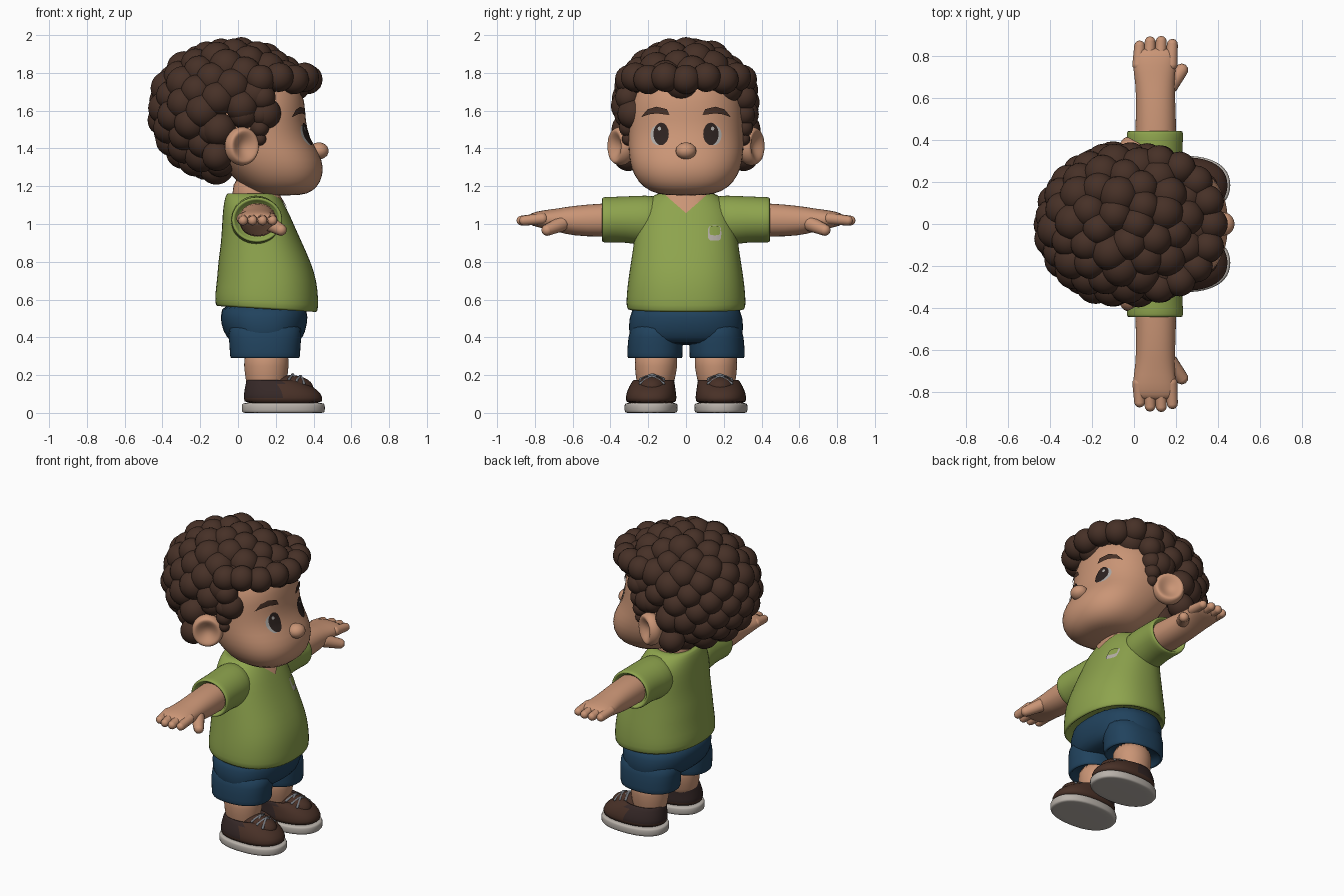
import bpy, bmesh, math, random
from mathutils import Vector, Matrix
from mathutils.bvhtree import BVHTree

random.seed(4)
if "Cube" in bpy.data.objects:
    bpy.data.objects.remove(bpy.data.objects["Cube"])


def material(name, r, g, b):
    m = bpy.data.materials.new(name)
    m.use_nodes = True
    m.diffuse_color = (r, g, b, 1)
    bsdf = m.node_tree.nodes["Principled BSDF"]
    bsdf.inputs["Base Color"].default_value = (r, g, b, 1)
    bsdf.inputs["Roughness"].default_value = 0.8
    return m


SKIN = material("skin", 0.59, 0.30, 0.18)
HAIR = material("hair brown", 0.062, 0.03, 0.02)
SHIRT = material("shirt green", 0.27, 0.37, 0.075)
SHORTS = material("shorts navy", 0.015, 0.055, 0.11)
SHOE = material("shoe brown", 0.065, 0.03, 0.02)
SHOE_DARK = material("shoe dark panel", 0.036, 0.021, 0.02)
SOLE = material("sole pale grey", 0.48, 0.44, 0.40)
EYE = material("eye dark", 0.026, 0.016, 0.014)
EYE_WHITE = material("eye grey white", 0.42, 0.40, 0.38)
LACE = material("lace grey", 0.17, 0.18, 0.2)


def finish(name, bm, mats, mirror=False, subsurf=0):
    me = bpy.data.meshes.new(name)
    bm.to_mesh(me)
    bm.free()
    for m in mats:
        me.materials.append(m)
    me.shade_smooth()
    ob = bpy.data.objects.new(name, me)
    bpy.context.scene.collection.objects.link(ob)
    if mirror:
        mod = ob.modifiers.new("mirror", "MIRROR")
        mod.use_axis = (False, True, False)
    if subsurf:
        mod = ob.modifiers.new("smooth", "SUBSURF")
        mod.levels = mod.render_levels = subsurf
    return ob


def loft(name, mats, rings, axis="z", p=2.3, mirror=False, n=24, rule=None, tilt=None):
    """Skin rounded rings (position, centre u, centre v, radius u, radius v) along an axis."""
    bm = bmesh.new()
    loops = []
    for t, u, v, ru, rv in rings:
        loop = []
        for i in range(n):
            a = math.tau * i / n
            c, s = math.cos(a), math.sin(a)
            x = u + ru * math.copysign(abs(c) ** (2 / p), c)
            y = v + rv * math.copysign(abs(s) ** (2 / p), s)
            co = Vector((x, y, t) if axis == "z" else (x, t, y))
            if tilt:
                co.z += tilt(co)
            loop.append(bm.verts.new(co))
        loops.append(loop)
    for a, b in zip(loops, loops[1:]):
        for i in range(n):
            j = (i + 1) % n
            bm.faces.new((a[i], a[j], b[j], b[i]))
    bm.faces.new(loops[0])
    bm.faces.new(loops[-1])
    bmesh.ops.recalc_face_normals(bm, faces=bm.faces)
    if rule:
        for f in bm.faces:
            f.material_index = rule(f.calc_center_median())
    return finish(name, bm, mats, mirror, 1)


def ball(bm, co, size, rot=0, sub=3):
    m = Matrix.Translation(co) @ Matrix.Rotation(rot, 4, "Z") @ Matrix.Diagonal((*size, 1))
    return bmesh.ops.create_icosphere(bm, subdivisions=sub, radius=1, matrix=m)["verts"]


def capsule(bm, a, b, ra, rb):
    a, b = Vector(a), Vector(b)
    m = Matrix.Translation((a + b) / 2) @ (b - a).to_track_quat("Z", "Y").to_matrix().to_4x4()
    bmesh.ops.create_cone(bm, segments=16, radius1=ra, radius2=rb, depth=(b - a).length, matrix=m)
    ball(bm, a, (ra,) * 3, sub=2)
    ball(bm, b, (rb,) * 3, sub=2)


def plate(name, mat, outline, target, lift, mirror=True):
    """Thin patch laid on the front (+x) of the target, outline given in (y, z)."""
    tree = BVHTree.FromObject(target, bpy.context.evaluated_depsgraph_get())
    pts = [Vector(q) for q in outline]
    rim = [a.lerp(b, k / 4) for a, b in zip(pts, pts[1:] + pts[:1]) for k in range(4)]
    mid = sum(pts, Vector((0, 0))) / len(pts)
    bm = bmesh.new()

    def drop(q):
        hit = tree.ray_cast(Vector((1, q.x, q.y)), Vector((-1, 0, 0)))
        if hit[0] is None:
            hit = tree.find_nearest(Vector((0.3, q.x, q.y)))
        return bm.verts.new(hit[0] + hit[1] * lift)

    centre = drop(mid)
    rings = [[drop(mid.lerp(q, k / 5)) for q in rim] for k in range(1, 6)]
    n = len(rim)
    for i in range(n):
        j = (i + 1) % n
        bm.faces.new((centre, rings[0][i], rings[0][j]))
        for a, b in zip(rings, rings[1:]):
            bm.faces.new((a[i], b[i], b[j], a[j]))
    bm.normal_update()
    bmesh.ops.reverse_faces(bm, faces=[f for f in bm.faces if f.normal.x < 0])
    return finish(name, bm, [mat], mirror)


def oval(y, z, ry, rz, p=2.0, n=16):
    out = []
    for i in range(n):
        c, s = math.cos(math.tau * i / n), math.sin(math.tau * i / n)
        out.append((y + ry * math.copysign(abs(c) ** (2 / p), c),
                    z + rz * math.copysign(abs(s) ** (2 / p), s)))
    return out


# Head: (height, back, front, half width)
head_rows = [(1.15, 0.14, 0.33, 0.11), (1.17, 0.07, 0.395, 0.19), (1.22, 0.0, 0.44, 0.255),
             (1.30, -0.08, 0.457, 0.295), (1.38, -0.15, 0.43, 0.305), (1.45, -0.2, 0.38, 0.308),
             (1.55, -0.2, 0.357, 0.308), (1.65, -0.2, 0.357, 0.3), (1.75, -0.2, 0.32, 0.255),
             (1.85, -0.15, 0.19, 0.16)]
head = loft("head", [SKIN], [(z, (a + b) / 2, 0, (b - a) / 2, w) for z, a, b, w in head_rows], n=32)
loft("neck", [SKIN], [(1.05, 0.08, 0, 0.115, 0.12), (1.14, 0.08, 0, 0.115, 0.12),
                      (1.28, 0.1, 0, 0.12, 0.13)], p=2)

bm = bmesh.new()
ball(bm, (0.428, 0, 1.387), (0.052, 0.055, 0.045))
finish("nose", bm, [SKIN])

# Ears: flattened balls with a hollow in the outer side
bm = bmesh.new()
for v in ball(bm, (0, 0, 0), (1, 1, 1), sub=4):
    r2 = v.co.x ** 2 + v.co.z ** 2
    if v.co.y > 0:
        v.co.y *= 0.1 + 1.25 * min(r2, 0.75)
bm.transform(Matrix.Translation((0.02, 0.345, 1.412)) @ Matrix.Rotation(-0.5, 4, "Z")
             @ Matrix.Diagonal((0.095, 0.07, 0.102, 1)))
finish("ears", bm, [SKIN], True)

# Face details
plate("eye_whites", EYE_WHITE, oval(0.146, 1.47, 0.041, 0.055), head, 0.003)
plate("pupils", EYE, oval(0.13, 1.475, 0.04, 0.061), head, 0.006)
plate("eye_glints", EYE_WHITE, oval(0.138, 1.503, 0.009, 0.011), head, 0.009)
plate("eyebrows", HAIR, [(0.085, 1.575), (0.1, 1.607), (0.155, 1.62), (0.2, 1.605), (0.232, 1.565),
                         (0.19, 1.58), (0.15, 1.585)], head, 0.008)

# Hair: a core shell covered with round curls
HC, HR = Vector((-0.03, 0, 1.6)), Vector((0.37, 0.315, 0.31))


def hairy(co):
    if co.x > 0.15:
        return co.z > 1.72
    if co.x > -0.08:
        return co.z > 1.57
    return co.z > 1.27


bm = bmesh.new()
core = ball(bm, HC, HR, sub=4)
bmesh.ops.delete(bm, geom=[v for v in core if not hairy(v.co)], context="VERTS")
finish("hair_core", bm, [HAIR])

bm = bmesh.new()
count = 125
for i in range(count):
    z = 1 - 2 * (i + 0.5) / count
    a = i * math.pi * (3 - math.sqrt(5))
    r = math.sqrt(1 - z * z)
    co = HC + Vector((r * math.cos(a), r * math.sin(a), z)) * HR
    if hairy(co):
        ball(bm, co, (random.uniform(0.078, 0.095),) * 3)
for i in range(9):
    a = math.radians(-84 + 21 * i)
    ball(bm, (0.09 + 0.28 * math.cos(a), 0.3 * math.sin(a), 1.765 + 0.012 * (i % 2)), (0.078,) * 3)
for side in (-1, 1):
    for x, z, r in ((0.13, 1.67, 0.07), (0.12, 1.58, 0.06), (0.115, 1.51, 0.05), (0.115, 1.45, 0.035),
                    (0.03, 1.58, 0.075), (-0.1, 1.5, 0.09), (-0.11, 1.36, 0.08)):
        ball(bm, (x, side * 0.305, z), (r,) * 3)
finish("hair_curls", bm, [HAIR])

# Shirt
torso = loft("shirt_body", [SHIRT], [
    (0.60, 0.15, 0, 0.24, 0.28), (0.545, 0.15, 0, 0.255, 0.30), (0.55, 0.152, 0, 0.274, 0.318),
    (0.62, 0.152, 0, 0.274, 0.316), (0.70, 0.153, 0, 0.265, 0.308), (0.80, 0.14, 0, 0.246, 0.292),
    (0.90, 0.125, 0, 0.215, 0.277), (1.0, 0.105, 0, 0.19, 0.265), (1.08, 0.09, 0, 0.17, 0.245),
    (1.14, 0.077, 0, 0.147, 0.19), (1.17, 0.075, 0, 0.13, 0.14), (1.15, 0.075, 0, 0.11, 0.115)],
    n=32, tilt=lambda c: -0.06 * (c.x - 0.15) if c.z < 0.65 else 0)
loft("shirt_sleeves", [SHIRT], [
    (0.1, 0.09, 1.02, 0.13, 0.13), (0.22, 0.095, 1.018, 0.135, 0.135), (0.32, 0.1, 1.025, 0.13, 0.122),
    (0.42, 0.1, 1.022, 0.136, 0.122), (0.445, 0.1, 1.022, 0.136, 0.121),
    (0.447, 0.1, 1.022, 0.115, 0.102), (0.40, 0.1, 1.022, 0.11, 0.098)], axis="y", p=2, mirror=True)
plate("neck_opening", SKIN, [(-0.12, 1.16), (0, 1.055), (0.12, 1.16)], torso, 0.006, False)
plate("badge_edge", SOLE, oval(0.15, 0.95, 0.035, 0.04, 4), torso, 0.004, False)
plate("badge_centre", SHIRT, oval(0.15, 0.962, 0.028, 0.025, 4), torso, 0.008, False)

# Arms and hands
loft("arms", [SKIN], [
    (0.2, 0.1, 1.03, 0.1, 0.09), (0.45, 0.105, 1.02, 0.098, 0.09), (0.60, 0.103, 1.017, 0.094, 0.08),
    (0.68, 0.1, 1.02, 0.094, 0.062), (0.76, 0.096, 1.025, 0.105, 0.048),
    (0.82, 0.1, 1.025, 0.1, 0.034), (0.84, 0.1, 1.025, 0.07, 0.015)], axis="y", p=2.2, mirror=True)
bm = bmesh.new()
for x, tip in ((0.022, 0.85), (0.072, 0.87), (0.125, 0.872), (0.178, 0.858)):
    capsule(bm, (x, 0.76, 1.028), (x + 0.005, tip, 1.018), 0.03, 0.026)
capsule(bm, (0.17, 0.66, 1.0), (0.228, 0.735, 0.968), 0.04, 0.031)
finish("fingers", bm, [SKIN], True)

# Shorts and legs
loft("shorts_waist", [SHORTS], [
    (0.60, 0.14, 0, 0.225, 0.28), (0.5, 0.137, 0, 0.235, 0.302), (0.43, 0.14, 0, 0.218, 0.305),
    (0.38, 0.143, 0, 0.19, 0.29), (0.36, 0.143, 0, 0.14, 0.24)], n=32)
loft("shorts_legs", [SHORTS], [
    (0.5, 0.143, 0.155, 0.2, 0.13), (0.4, 0.143, 0.162, 0.193, 0.147), (0.31, 0.143, 0.164, 0.187, 0.148),
    (0.288, 0.143, 0.164, 0.186, 0.147), (0.288, 0.143, 0.164, 0.165, 0.128),
    (0.34, 0.143, 0.164, 0.16, 0.122)], mirror=True)
loft("legs", [SKIN], [
    (0.36, 0.15, 0.158, 0.12, 0.115), (0.24, 0.15, 0.158, 0.121, 0.116),
    (0.17, 0.15, 0.162, 0.108, 0.1), (0.1, 0.15, 0.165, 0.1, 0.09)], p=2, mirror=True)

# Shoes
loft("shoe_soles", [SOLE], [
    (0, 0.24, 0.185, 0.2, 0.12), (0.0, 0.24, 0.185, 0.218, 0.138), (0.012, 0.24, 0.185, 0.222, 0.142),
    (0.045, 0.24, 0.185, 0.222, 0.142), (0.052, 0.24, 0.185, 0.215, 0.136),
    (0.052, 0.24, 0.185, 0.18, 0.1)], mirror=True)
loft("shoe_uppers", [SHOE, SHOE_DARK], [
    (0.04, 0.24, 0.185, 0.212, 0.134), (0.08, 0.24, 0.185, 0.212, 0.137), (0.12, 0.23, 0.183, 0.198, 0.129),
    (0.155, 0.205, 0.176, 0.165, 0.117), (0.178, 0.18, 0.17, 0.135, 0.108),
    (0.17, 0.17, 0.168, 0.115, 0.095), (0.13, 0.17, 0.168, 0.1, 0.085)], mirror=True,
    rule=lambda c: 1 if c.x < 0.24 and c.z > 0.09 else 0)
bm = bmesh.new()
ball(bm, (0.275, 0.18, 0.13), (0.125, 0.085, 0.07))
finish("shoe_tongues", bm, [SHOE], True)
bm = bmesh.new()
for x, z in ((0.27, 0.198), (0.31, 0.19)):
    for s in (-1, 1):
        mid = (x + 0.02, 0.18, z + 0.004)
        capsule(bm, (x, 0.18 - s * 0.062, z - 0.02), mid, 0.008, 0.008)
        capsule(bm, mid, (x + 0.04, 0.18 + s * 0.062, z - 0.034), 0.008, 0.008)
finish("shoe_laces", bm, [LACE], True)
